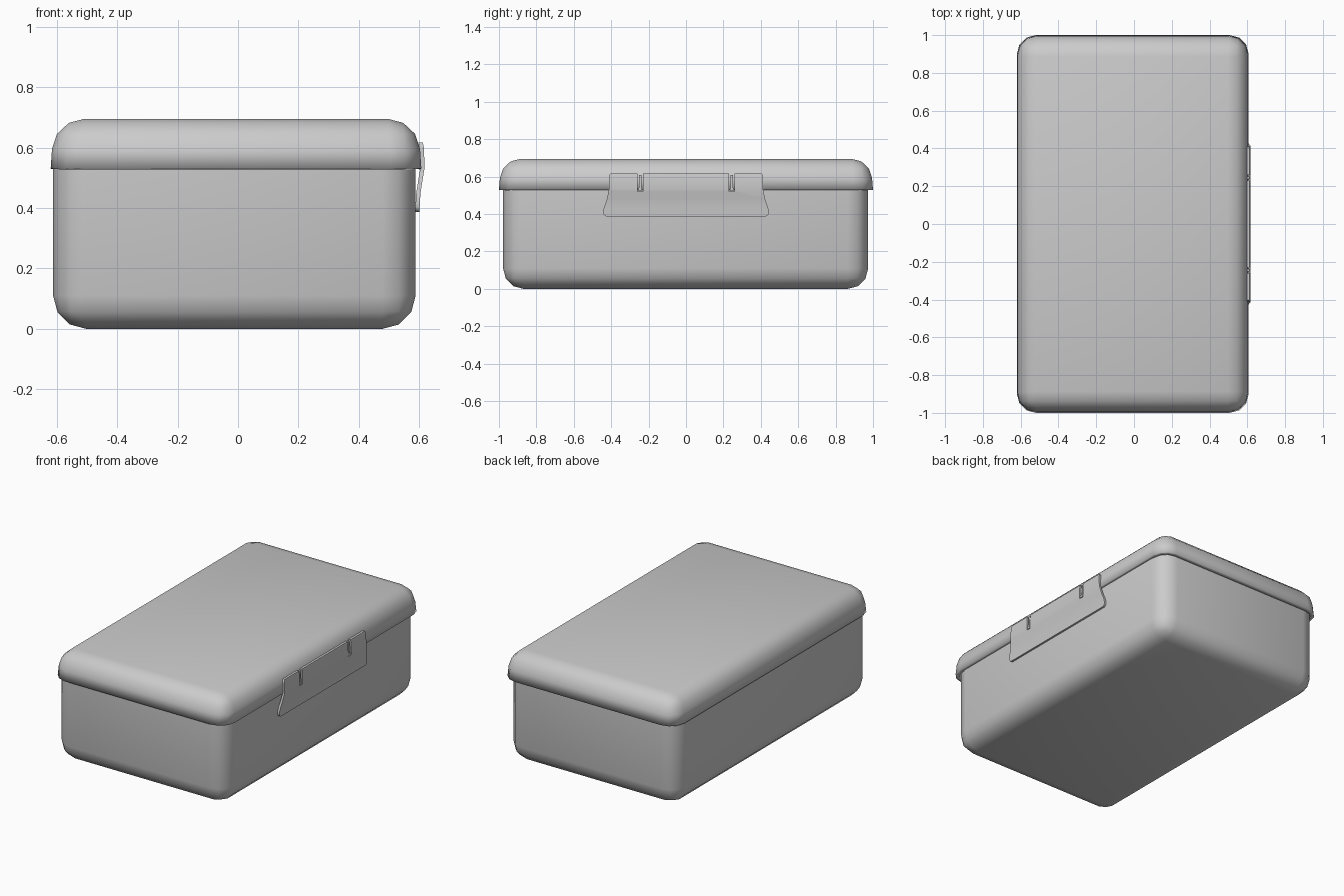
import bpy, bmesh
from mathutils import Vector

if "Cube" in bpy.data.objects:
    bpy.data.objects.remove(bpy.data.objects["Cube"])


def finish(name, bm):
    bmesh.ops.recalc_face_normals(bm, faces=bm.faces)
    me = bpy.data.meshes.new(name)
    bm.to_mesh(me)
    bm.free()
    ob = bpy.data.objects.new(name, me)
    bpy.context.collection.objects.link(ob)
    bpy.context.view_layer.objects.active = ob
    ob.select_set(True)
    bpy.ops.object.shade_smooth_by_angle(angle=0.7)
    ob.select_set(False)
    return ob


def box(bm, x0, x1, y0, y1, z0, z1):
    r = bmesh.ops.create_cube(bm, size=1)
    for v in r["verts"]:
        v.co = Vector((x1 if v.co.x > 0 else x0, y1 if v.co.y > 0 else y0,
                       z1 if v.co.z > 0 else z0))
    return r["verts"]


def round_box(bm, keep_z, radius):
    """Round every edge except the loop lying at keep_z."""
    edges = [e for e in bm.edges
             if not all(abs(v.co.z - keep_z) < 1e-5 for v in e.verts)]
    bmesh.ops.bevel(bm, geom=edges, offset=radius, offset_type='OFFSET',
                    segments=3, profile=0.5, affect='EDGES')


# Body with rounded lower and vertical edges
bm = bmesh.new()
box(bm, -0.612, 0.588, -0.978, 0.974, 0, 0.56)
round_box(bm, 0.56, 0.11)
finish("box_body", bm)

# Lid: slightly flared shell overlapping the body
bm = bmesh.new()
for v in box(bm, -0.62, 0.607, -1, 1, 0.53, 0.695):
    if v.co.z > 0.6:
        v.co.x += -0.011 if v.co.x > 0 else 0.011
        v.co.y += -0.014 if v.co.y > 0 else 0.014
round_box(bm, 0.53, 0.1)
bottom = [f for f in bm.faces if all(v.co.z < 0.531 for v in f.verts)]
bmesh.ops.delete(bm, geom=bottom, context='FACES')
lid = finish("lid", bm)
shell = lid.modifiers.new("Thickness", 'SOLIDIFY')
shell.thickness = 0.025
shell.offset = -1

# Latch plate: outline with two hinge notches, draped over lid and body
SLOPE = [(0.38, 0.589), (0.45, 0.593), (0.53, 0.606), (0.595, 0.605), (0.625, 0.599)]


def drape(z):
    for (z0, x0), (z1, x1) in zip(SLOPE, SLOPE[1:]):
        if z <= z1:
            return x0 + (x1 - x0) * (z - z0) / (z1 - z0)
    return SLOPE[-1][1]


half = [(0.23, 0.617), (0.23, 0.522), (0.26, 0.522), (0.26, 0.617),
        (0.403, 0.617), (0.409, 0.61), (0.413, 0.53), (0.423, 0.48),
        (0.441, 0.425), (0.442, 0.402), (0.436, 0.392), (0.425, 0.387)]
outline = half + [(-y, z) for y, z in reversed(half)]
bm = bmesh.new()
bm.faces.new([bm.verts.new((0, y, z)) for y, z in outline])
for z, _ in SLOPE[1:4]:
    bmesh.ops.bisect_plane(bm, geom=bm.verts[:] + bm.edges[:] + bm.faces[:],
                           plane_co=(0, 0, z), plane_no=(0, 0, 1))
back = bm.faces[:]
r = bmesh.ops.extrude_face_region(bm, geom=back, use_keep_orig=True)
front = {g for g in r["geom"] if isinstance(g, bmesh.types.BMVert)}
for v in bm.verts:
    v.co.x = drape(v.co.z) + (0.011 if v in front else -0.003)
finish("latch_plate", bm)

# Hinge tongues inside the notches
bm = bmesh.new()
for s in (-1, 1):
    y = 0.245 * s
    for v in box(bm, 0.6, 0.615, y - 0.006, y + 0.006, 0.53, 0.61):
        if v.co.z > 0.6:
            v.co.x -= 0.004
    box(bm, 0.6, 0.617, y - 0.011, y + 0.011, 0.526, 0.54)
finish("latch_hinges", bm)
